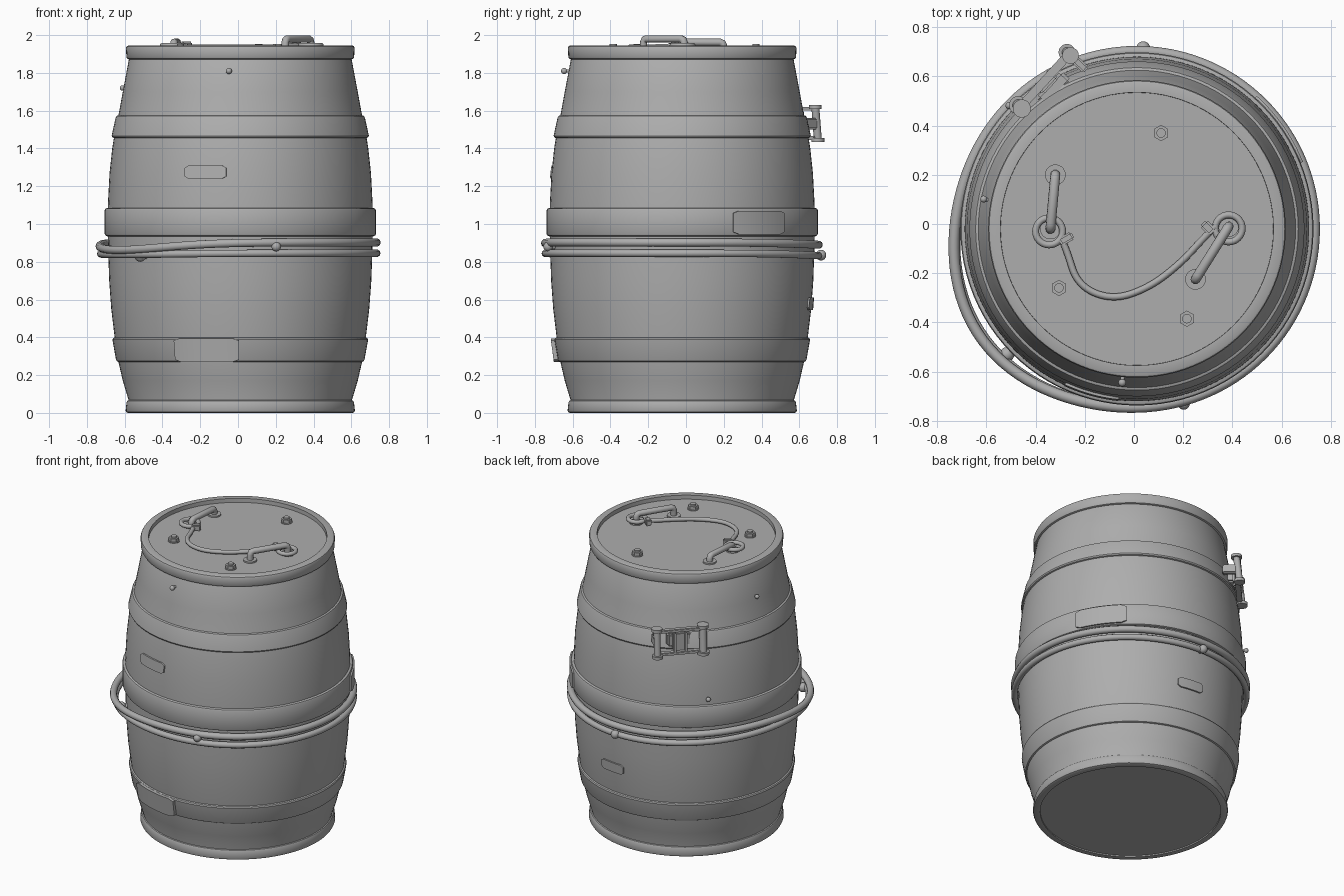
import bpy, bmesh, math
from mathutils import Vector, Matrix

if "Cube" in bpy.data.objects:
    bpy.data.objects.remove(bpy.data.objects["Cube"])

CX, CY = 0.012, -0.02          # barrel axis
LID = 1.918                    # lid surface height
grey = bpy.data.materials.new("grey_metal")
grey.diffuse_color = (0.42, 0.42, 0.42, 1)
grey.use_nodes = True
grey.node_tree.nodes["Principled BSDF"].inputs["Base Color"].default_value = grey.diffuse_color


def finish(ob, angle=35):
    ob.data.materials.clear()
    ob.data.materials.append(grey)
    bpy.ops.object.select_all(action='DESELECT')
    ob.select_set(True)
    bpy.context.view_layer.objects.active = ob
    bpy.ops.object.shade_smooth_by_angle(angle=math.radians(angle))
    return ob


def from_bmesh(name, bm, angle=35):
    bmesh.ops.recalc_face_normals(bm, faces=bm.faces)
    me = bpy.data.meshes.new(name)
    bm.to_mesh(me)
    bm.free()
    ob = bpy.data.objects.new(name, me)
    bpy.context.collection.objects.link(ob)
    return finish(ob, angle)


def lathe(name, profile, closed=False, n=96):
    """Turn (radius, z) points around the barrel axis."""
    bm = bmesh.new()
    rings = []
    for r, z in profile:
        if r == 0:
            rings.append([bm.verts.new((CX, CY, z))] * n)
        else:
            rings.append([bm.verts.new((CX + r * math.cos(2 * math.pi * i / n),
                                        CY + r * math.sin(2 * math.pi * i / n), z)) for i in range(n)])
    pairs = list(zip(rings, rings[1:])) + ([(rings[-1], rings[0])] if closed else [])
    for a, b in pairs:
        for i in range(n):
            j = (i + 1) % n
            bm.faces.new(list(dict.fromkeys((a[i], a[j], b[j], b[i]))))
    return from_bmesh(name, bm)


def tube(name, pts, r, cyclic=False, smooth=False):
    """Round bar along a path."""
    cu = bpy.data.curves.new(name, 'CURVE')
    cu.dimensions = '3D'
    cu.bevel_depth, cu.bevel_resolution, cu.use_fill_caps = r, 3, True
    sp = cu.splines.new('NURBS' if smooth else 'POLY')
    sp.points.add(len(pts) - 1)
    for p, co in zip(sp.points, pts):
        p.co = (*co, 1)
    sp.use_cyclic_u = cyclic
    if smooth:
        sp.use_endpoint_u, sp.order_u, sp.resolution_u = True, 3, 8
    ob = bpy.data.objects.new(name, cu)
    bpy.context.collection.objects.link(ob)
    bpy.ops.object.select_all(action='DESELECT')
    ob.select_set(True)
    bpy.context.view_layer.objects.active = ob
    bpy.ops.object.convert(target='MESH')
    return finish(bpy.context.view_layer.objects.active, 50)


def rod(name, a, b, r, n=20):
    """Straight cylinder from a to b."""
    a, b = Vector(a), Vector(b)
    m = Matrix.Translation((a + b) / 2) @ (b - a).to_track_quat('Z', 'Y').to_matrix().to_4x4()
    bm = bmesh.new()
    bmesh.ops.create_cone(bm, cap_ends=True, segments=n, radius1=r, radius2=r,
                          depth=(b - a).length, matrix=m)
    return from_bmesh(name, bm)


def ball(name, c, r):
    bm = bmesh.new()
    bmesh.ops.create_uvsphere(bm, u_segments=20, v_segments=12, radius=r, matrix=Matrix.Translation(c))
    return from_bmesh(name, bm, 60)


def box(name, c, size, rot=0):
    bm = bmesh.new()
    m = Matrix.Translation(c) @ Matrix.Rotation(rot, 4, 'Z') @ Matrix.Diagonal((*size, 1))
    bmesh.ops.create_cube(bm, size=1, matrix=m)
    bmesh.ops.bevel(bm, geom=bm.edges[:], offset=min(size) * 0.2, segments=2, affect='EDGES')
    return from_bmesh(name, bm)


def polar(deg, r, z):
    a = math.radians(deg)
    return Vector((CX + r * math.cos(a), CY + r * math.sin(a), z))


# Barrel body with recessed lid
lathe("barrel_body", [(0, 0.008), (0.57, 0.008), (0.59, 0.04), (0.592, 0.07), (0.622, 0.17), (0.645, 0.27),
                      (0.665, 0.40), (0.683, 0.55), (0.694, 0.70), (0.699, 0.85), (0.702, 1.0),
                      (0.700, 1.12), (0.692, 1.27), (0.678, 1.40), (0.662, 1.50), (0.644, 1.58),
                      (0.622, 1.70), (0.59, 1.87), (0.575, 1.90), (0, 1.90)])
lathe("lid", [(0, 1.89), (0.57, 1.89), (0.57, LID), (0, LID)])

# Rims and hoops, each a rounded band: (name, bottom z, top z, bottom r, top r, depth)
for name, z0, z1, r0, r1, d in (("bottom_rim", 0, 0.068, 0.607, 0.602, 0.045),
                                ("lower_hoop", 0.27, 0.40, 0.658, 0.677, 0.04),
                                ("middle_hoop", 0.935, 1.085, 0.718, 0.718, 0.04),
                                ("upper_hoop", 1.455, 1.575, 0.681, 0.660, 0.04),
                                ("top_rim", 1.872, 1.945, 0.603, 0.605, 0.05)):
    c = 0.012
    lathe(name, [(r0 - d, z0), (r0 - c, z0), (r0 - c / 3, z0 + c / 3), (r0, z0 + c),
                 (r1, z1 - c), (r1 - c / 3, z1 - c / 3), (r1 - c, z1), (r1 - d, z1)], True)

# Two cable turns around the belly, hanging loose on one side
for name, z, zl, bulge, r in (("upper_cable", 0.902, 0.862, 0.052, 0.022), ("lower_cable", 0.845, 0.838, 0.040, 0.020)):
    pts = []
    for i in range(120):
        t = i * 3
        w = math.exp(-((t - 214) / 34) ** 2)
        back = max(0, math.sin(math.radians(t))) ** 3
        pts.append(polar(t, 0.722 + bulge * w, z + (zl - z) * w - 0.012 * back))
    tube(name, pts, r, True)

# Cable studs and small pins: (angle, radius, z, head radius)
for deg, r, z, h in ((285, 0.735, 0.88, 0.025), (224, 0.735, 0.83, 0.03), (88, 0.735, 0.835, 0.028),
                     (264.5, 0.628, 1.81, 0.016), (169, 0.635, 1.72, 0.014), (136, 0.722, 1.13, 0.015)):
    rod("stud_shaft", polar(deg, r - 0.06, z), polar(deg, r, z), h * 0.55)
    ball("stud_head", polar(deg, r, z), h)


def curved_plate(name, deg, half, z0, z1, r0, r1, thick=0.009):
    """Plate wrapped on the barrel side, with clipped corners."""
    bm = bmesh.new()
    k, c = 10, 0.012
    cols = []
    for i in range(k + 1):
        s = -1 + 2 * i / k
        e = c if i in (0, k) else 0
        col = []
        for th in (thick, -0.03):
            for z, r in ((z0 + e, r0), (z1 - e, r1)):
                col.append(bm.verts.new(polar(deg + s * half, r + th, z)))
        cols.append([col[0], col[1], col[3], col[2]])
    for a, b in zip(cols, cols[1:]):
        for j in range(4):
            bm.faces.new((a[j], b[j], b[(j + 1) % 4], a[(j + 1) % 4]))
    bm.faces.new(cols[0])
    bm.faces.new(cols[-1])
    return from_bmesh(name, bm)


curved_plate("front_upper_plate", 254.5, 9.4, 1.24, 1.31, 0.695, 0.689)
curved_plate("front_lower_plate", 254.5, 15, 0.27, 0.395, 0.666, 0.680, 0.015)
curved_plate("side_plate", 35, 13, 0.945, 1.07, 0.719, 0.719)
curved_plate("back_plate", 83, 7.5, 0.545, 0.61, 0.684, 0.688)

# Buckle latch on the back left side: two posts joined by bars, with a centre block
A, B = Vector((-0.462, 0.475, 0)), Vector((-0.264, 0.69, 0))
along = math.atan2(B.y - A.y, B.x - A.x)
out = Vector((-math.sin(along), math.cos(along), 0))
up = Vector((0, 0, 1))
for p, r in ((A, 0.024), (B, 0.021)):
    low, high = p + up * 1.445 + out * 0.012, p + up * 1.62 - out * 0.008
    rod("latch_post", low, high, r)
    for q in (low, high):
        rod("latch_post_cap", q - up * 0.010, q + up * 0.010, r + 0.013)
    box("latch_mount", p + up * 1.53 - out * 0.05, (0.035, 0.09, 0.06), along)
mid = (A + B) / 2
for z in (1.455, 1.61):
    box("latch_bar", mid + up * z, ((B - A).length, 0.035, 0.02), along)
box("latch_block", mid + up * 1.53 - out * 0.015, (0.09, 0.04, 0.125), along)
box("latch_base", mid + up * 1.53 - out * 0.05, (0.15, 0.06, 0.09), along)
for s in (-0.035, 0.035):
    box("latch_rib", mid + up * 1.53 + out * 0.005 + (B - A).normalized() * s, (0.014, 0.03, 0.13), along)

# Lid staples, each with a foot washer and an eye ring
for name, f, e, top, ring in (("left", (-0.32, 0.20), (-0.34, -0.02), 1.962, (-0.345, -0.03)),
                              ("right", (0.25, -0.225), (0.385, -0.01), 1.980, (0.385, -0.018))):
    f, e = Vector((*f, 0)), Vector((*e, 0))
    d = (e - f).normalized() * 0.02
    tube(name + "_staple", [f + up * LID, f + up * (top - 0.02), f + d * 0.3 + up * (top - 0.005), f + d + up * top,
                            e - d + up * top, e - d * 0.3 + up * (top - 0.005), e + up * (top - 0.02), e + up * LID], 0.020)
    for q in (f, e):
        rod(name + "_staple_foot", q + up * (LID - 0.005), q + up * (LID + 0.010), 0.042, 28)
    tube(name + "_eye_ring", [(ring[0] + 0.055 * math.cos(i * math.pi / 16), ring[1] + 0.055 * math.sin(i * math.pi / 16),
                               1.945) for i in range(32)], 0.014, True)

# Tether rope sagging between the eye rings, with clamps
tube("lid_tether", [(-0.30, -0.05, 1.943), (-0.275, -0.10, 1.938), (-0.23, -0.25, 1.936), (-0.09, -0.31, 1.936),
                    (0.06, -0.26, 1.936), (0.19, -0.16, 1.938), (0.28, -0.06, 1.942), (0.33, -0.01, 1.948)],
     0.014, smooth=True)
box("left_tether_clamp", (-0.275, -0.06, 1.945), (0.06, 0.035, 0.04), math.radians(30))
box("right_tether_clamp", (0.30, -0.015, 1.948), (0.055, 0.04, 0.04), math.radians(-45))

# Hex nuts on the lid with stud ends
for x, y in ((0.11, 0.37), (-0.305, -0.26), (0.215, -0.385)):
    rod("lid_nut_washer", (x, y, LID - 0.005), (x, y, LID + 0.005), 0.036, 24)
    rod("lid_nut", (x, y, LID), (x, y, LID + 0.026), 0.033, 6)
    rod("lid_stud", (x, y, LID), (x, y, LID + 0.036), 0.019)
